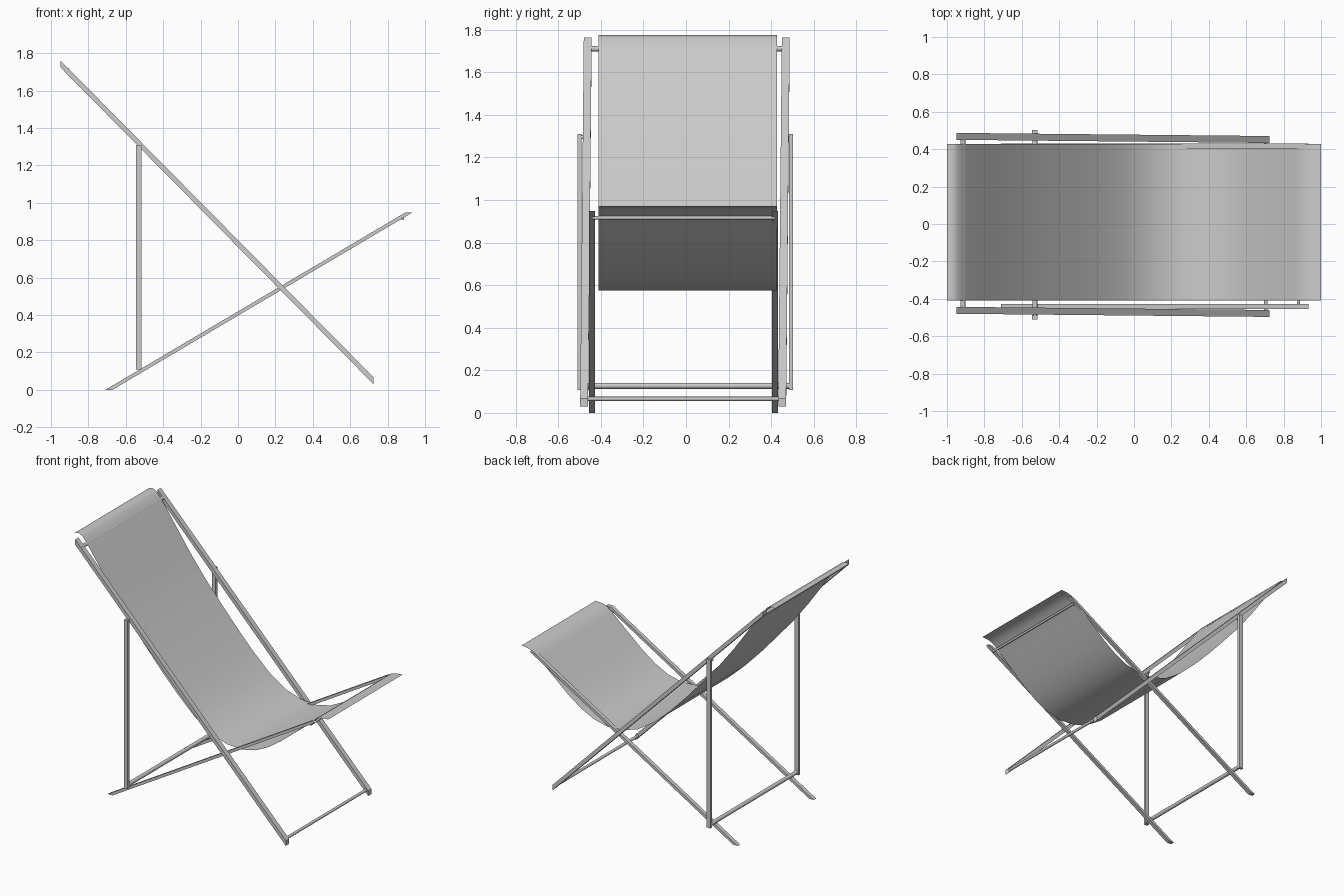
import bpy, bmesh, math
from mathutils import Vector

cube = bpy.data.objects.get("Cube")
if cube:
    bpy.data.objects.remove(cube)


def material(name, rgb):
    m = bpy.data.materials.new(name)
    m.use_nodes = True
    m.diffuse_color = (*rgb, 1)
    m.node_tree.nodes["Principled BSDF"].inputs["Base Color"].default_value = (*rgb, 1)
    return m


GREY = material("light_grey", (0.6, 0.6, 0.6))


def finish(bm, name, smooth=False):
    mesh = bpy.data.meshes.new(name)
    bm.to_mesh(mesh)
    bm.free()
    mesh.materials.append(GREY)
    ob = bpy.data.objects.new(name, mesh)
    bpy.context.collection.objects.link(ob)
    if smooth:
        bpy.ops.object.select_all(action='DESELECT')
        ob.select_set(True)
        bpy.context.view_layer.objects.active = ob
        bpy.ops.object.shade_smooth_by_angle(angle=math.radians(50))
    return ob


def beam(name, outline, y, width, skew=0.0):
    """Extrude an x-z outline across y; skew shifts y along x."""
    bm = bmesh.new()
    face = bm.faces.new([bm.verts.new((x, y - width / 2 + skew * x, z)) for x, z in outline])
    new = bmesh.ops.extrude_face_region(bm, geom=[face])["geom"]
    bmesh.ops.translate(bm, vec=(0, width, 0),
                        verts=[v for v in new if isinstance(v, bmesh.types.BMVert)])
    bmesh.ops.recalc_face_normals(bm, faces=bm.faces)
    return finish(bm, name)


def rod(name, x, z, y0, y1, radius):
    """Round crossbar running along y."""
    bm = bmesh.new()
    bmesh.ops.create_cone(bm, cap_ends=True, segments=12, radius1=radius,
                          radius2=radius, depth=y1 - y0)
    for v in bm.verts:
        v.co = Vector((x + v.co.x, (y0 + y1) / 2 + v.co.z, z + v.co.y))
    bmesh.ops.recalc_face_normals(bm, faces=bm.faces)
    return finish(bm, name, smooth=True)


# Long back rails, seat legs and rear props, one of each per side
RAIL = [(-0.95, 1.725), (0.725, 0.03), (0.725, 0.067), (-0.95, 1.762)]
LEG = [(-0.71, 0.0), (-0.672, 0.0), (0.932, 0.948), (0.894, 0.948)]
PROP = [(-0.545, 0.108), (-0.515, 0.108), (-0.515, 1.31), (-0.545, 1.31)]
for side, rail_y, leg_y, prop_y in (("right", -0.471, -0.441, -0.5),
                                    ("left", 0.459, 0.417, 0.493)):
    beam("back_rail_" + side, RAIL, rail_y, 0.037, -0.01)
    beam("seat_leg_" + side, LEG, leg_y, 0.028)
    beam("rear_prop_" + side, PROP, prop_y, 0.02)
    rod("prop_pivot_" + side, -0.53, 1.295, min(prop_y, rail_y), max(prop_y, rail_y), 0.01)

# Crossbars
rod("head_bar", -0.915, 1.71, -0.465, 0.47, 0.013)
rod("foot_bar", 0.705, 0.066, -0.48, 0.455, 0.01)
rod("prop_bar", -0.53, 0.127, -0.505, 0.5, 0.014)
rod("seat_bar", 0.88, 0.916, -0.441, 0.417, 0.008)

# Sagging cloth sheet, curled over the head and seat bars
CLOTH = [(-1, 1.77), (-0.97, 1.775), (-0.94, 1.76), (-0.9, 1.71), (-0.8, 1.57),
         (-0.68, 1.40), (-0.56, 1.245), (-0.43, 1.095), (-0.305, 0.955),
         (-0.18, 0.825), (-0.05, 0.705), (0.08, 0.62), (0.2, 0.582), (0.32, 0.575),
         (0.43, 0.60), (0.53, 0.65), (0.63, 0.72), (0.73, 0.805), (0.81, 0.872),
         (0.87, 0.925), (0.91, 0.955), (0.95, 0.968), (1, 0.972)]
bm = bmesh.new()
rows = [(bm.verts.new((x, -0.41, z)), bm.verts.new((x, 0.428, z))) for x, z in CLOTH]
for (a, b), (c, d) in zip(rows, rows[1:]):
    bm.faces.new((a, c, d, b))
finish(bm, "cloth_seat", smooth=True)
